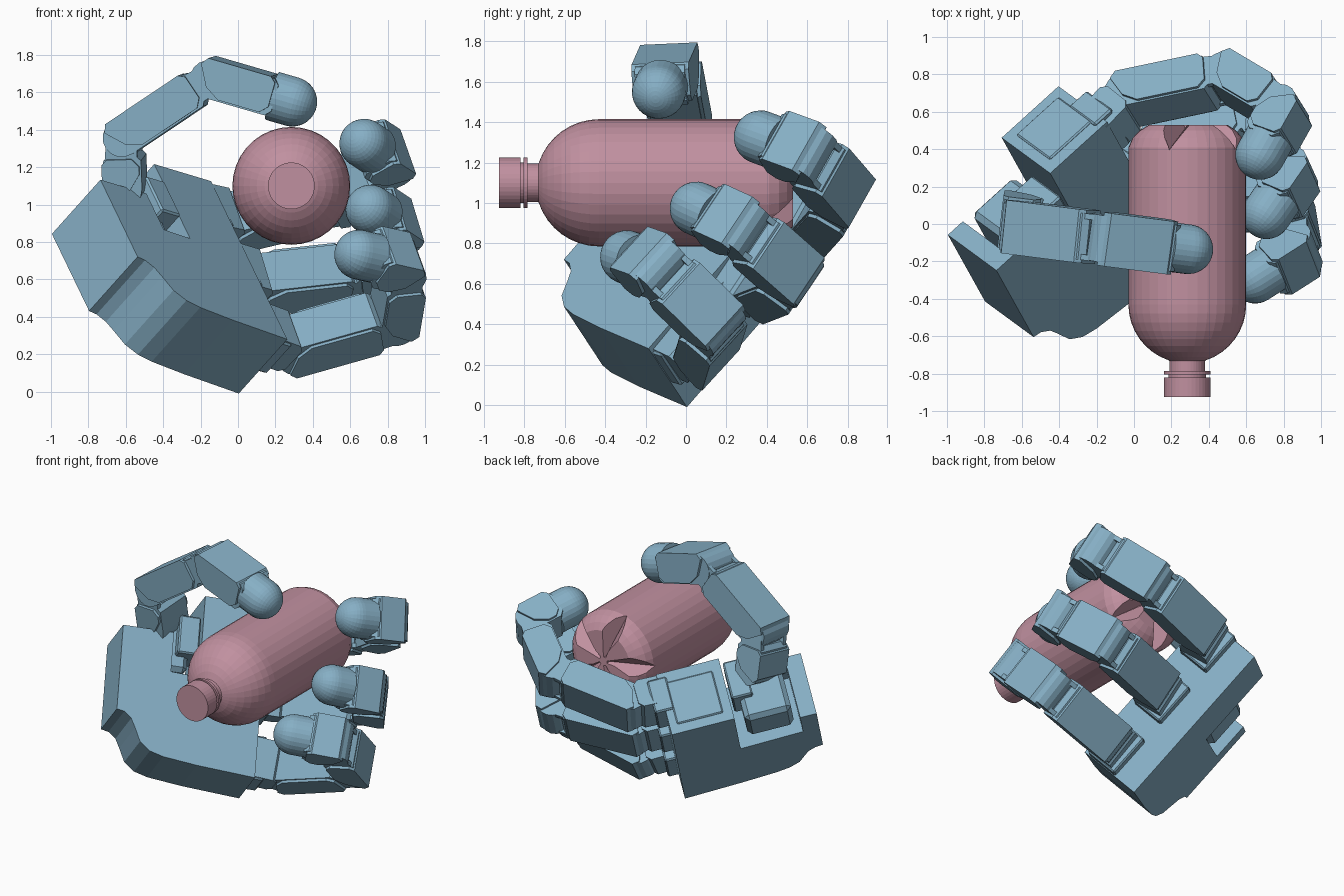
import bpy, bmesh, math
from mathutils import Vector, Matrix

if "Cube" in bpy.data.objects:
    bpy.data.objects.remove(bpy.data.objects["Cube"])

def material(name, col):
    m = bpy.data.materials.new(name)
    m.diffuse_color = (*col, 1)
    m.use_nodes = True
    m.node_tree.nodes["Principled BSDF"].inputs["Base Color"].default_value = m.diffuse_color
    return m

BLUE = material("blue_metal", (0.24, 0.43, 0.56))
PINK = material("pink_plastic", (0.53, 0.28, 0.35))

def finish(bm, name, mat, M):
    bmesh.ops.recalc_face_normals(bm, faces=bm.faces)
    me = bpy.data.meshes.new(name)
    bm.to_mesh(me)
    bm.free()
    me.transform(M)
    me.materials.append(mat)
    ob = bpy.data.objects.new(name, me)
    bpy.context.collection.objects.link(ob)
    return ob

def frame(o, x, y, z):
    M = Matrix((x, y, z)).transposed().to_4x4()
    M.translation = o
    return M

def prism(name, pts, z0, z1, M, bevel=0):
    """Extrude a flat outline along local z."""
    bm = bmesh.new()
    lo = [bm.verts.new((x, y, z0)) for x, y in pts]
    hi = [bm.verts.new((x, y, z1)) for x, y in pts]
    bm.faces.new(lo)
    bm.faces.new(hi)
    n = len(pts)
    for i in range(n):
        bm.faces.new((lo[i], lo[(i+1) % n], hi[(i+1) % n], hi[i]))
    if bevel:
        bmesh.ops.recalc_face_normals(bm, faces=bm.faces)
        bmesh.ops.bevel(bm, geom=bm.edges[:], offset=bevel, segments=1, affect='EDGES')
    return finish(bm, name, BLUE, M)

def box(name, x0, x1, y0, y1, z0, z1, M, bevel=0):
    return prism(name, [(x0, y0), (x1, y0), (x1, y1), (x0, y1)], z0, z1, M, bevel)

def lathe(name, prof, M, mat, n):
    """Revolve (distance, radius) pairs around local x; the ends lie on the axis."""
    bm = bmesh.new()
    rings = []
    for s, r in prof:
        if r < 1e-5:
            rings.append([bm.verts.new((s, 0, 0))] * n)
        else:
            rings.append([bm.verts.new((s, r*math.cos(2*math.pi*i/n), r*math.sin(2*math.pi*i/n)))
                          for i in range(n)])
    for p, q in zip(rings, rings[1:]):
        for i in range(n):
            vs = list(dict.fromkeys((p[i], p[(i+1) % n], q[(i+1) % n], q[i])))
            if len(vs) > 2:
                bm.faces.new(vs)
    return finish(bm, name, mat, M)

def cut(target, cutter):
    mod = target.modifiers.new("cut", 'BOOLEAN')
    mod.operation = 'DIFFERENCE'
    mod.solver = 'EXACT'
    mod.object = cutter
    bpy.context.view_layer.objects.active = target
    bpy.ops.object.modifier_apply(modifier=mod.name)
    bpy.data.objects.remove(cutter)

def arc(cx, cy, r, a0, a1, n):
    return [(cx + r*math.cos(math.radians(a0+(a1-a0)*i/n)),
             cy + r*math.sin(math.radians(a0+(a1-a0)*i/n))) for i in range(n+1)]

# hand axes: A across the knuckles, B along the fingers, W out of the palm
W = Vector((0.60, -0.44, 0.67)).normalized()
A = Vector((0.362, -0.629, -0.69))
A = (A - W*A.dot(W)).normalized()
B = W.cross(A)
HEEL = Vector((-0.995, -0.058, 0.843))
PALM = frame(HEEL, B, A, W)

# palm shell with thumb notch, curved heel and pockets
outline = [(0, 0), (.11, 0), (.11, .26), (.53, .28), (.53, -.28), (.95, -.28), (.95, .91),
           (.56, .885), (.33, .86), (.24, .835), (.17, .78), (.13, .69), (.1, .63), (.05, .59), (0, .58)]
palm = prism("palm", outline, 0, .433, PALM)
cut(palm, box("heel_pocket", -.1, .22, .42, .7, .05, .385, PALM))
cut(palm, box("edge_pocket", .66, .93, .84, 1, .06, .36, PALM))
box("palm_edge_motor", .7, .9, .8, .88, .1, .33, PALM, .01)
box("palm_front_cover", .1, .34, 0, .28, .385, .433, PALM)
box("palm_side_panel", .59, .9, -.29, -.27, .06, .36, PALM, .008)

# thumb motor
box("thumb_motor", .15, .46, -.07, .24, .05, .38, PALM, .03)
box("thumb_motor_bracket", .37, .51, -.12, .14, .2, .46, PALM, .01)

T, HW = .102, .125          # link half thickness and half width

def link(name, o, s, t, L, tip=False):
    """One finger link from joint o along s: body, cover plate, end hub or tip."""
    M = frame(o, s, t, s.cross(t))
    end = L - .08
    body = [(end - .03, -T), (end, -T + .03), (end, T - .03), (end - .03, T)] + arc(0, 0, T, 90, 270, 8)
    prism(name + "_body", body, -HW, HW, M)
    cover = [(-.03, -T - .008), (end - .05, -T - .008), (end - .02, -T + .02), (end - .02, T - .05),
             (end - .06, T - .01), (.08, T - .01), (.0, T - .06), (-.06, -T + .03)]
    prism(name + "_cover", cover, -HW - .018, HW + .018, M)
    if tip:
        r = .133
        prof = [(end - .03, 0), (end - .03, r)] + [
            (L + r*math.sin(k*math.pi/20), r*math.cos(k*math.pi/20)) for k in range(11)]
        lathe(name + "_pad", prof, M, BLUE, 28)
    else:
        prism(name + "_hub", arc(L, 0, T - .012, 0, 345, 23), -HW + .025, HW - .025, M)
        for z in (-HW, HW - .03):        # fork plates around the next joint
            prism(name + "_fork", [(end - .02, -T + .01), (L + .01, -T + .02), (L + .05, -.03),
                                   (L + .05, .04), (L, T - .02), (end - .02, T - .02)],
                  z, z + .03, M)

# three fingers: knuckle offset, spread, twist about the finger, bend of each link
fingers = [("lower_finger", .45, 5, 2, (46, 122, 188)),
           ("middle_finger", 0, 0, 9, (32, 103, 165)),
           ("upper_finger", -.45, -5, 10, (40, 83, 163))]
origin = HEEL + A*.305 + B*.99 + W*.31
for name, off, spread, twist, bends in fingers:
    base = origin + A*off
    q, k = math.radians(spread), math.radians(twist)
    f = B*math.cos(q) + A*math.sin(q)
    side = A*math.cos(q) - B*math.sin(q)
    w = W*math.cos(k) + side*math.sin(k)
    box(name + "_mount", -.1, .03, -.15, .15, -.14, .09, frame(base, B, A, W), .01)
    M = frame(base, f, w, f.cross(w))
    prism(name + "_root", [(-.05, -T), (.1, -T), (.13, -T+.03), (.13, T-.03), (.1, T), (-.05, T)],
          -HW - .01, HW + .01, M)
    prism(name + "_root_hub", arc(.17, 0, T - .012, 0, 345, 23), -HW + .02, HW - .02, M)
    p = base + f*.17
    for i, (L, th) in enumerate(zip((.56, .40, .278), bends)):
        th = math.radians(th)
        s = f*math.cos(th) + w*math.sin(th)
        t = w*math.cos(th) - f*math.sin(th)
        link(f"{name}_link_{i+1}", p, s, t, L, i == 2)
        p = p + s*L

# thumb
joints = [Vector(v) for v in ((-.60, .02, 1.10), (-.61, -.02, 1.36), (-.14, -.08, 1.675), (.29, -.135, 1.55))]
for i, (p, q) in enumerate(zip(joints, joints[1:])):
    s = (q - p).normalized()
    n = Vector((.12, 1, .05))
    n = (n - s*n.dot(s)).normalized()
    link(f"thumb_link_{i+1}", p, s, n.cross(s), (q - p).length, i == 2)

# bottle: dome shoulder, neck, ring and cap
BOTTLE = frame(Vector((.285, 0, 1.10)), Vector((0, 1, 0)), Vector((1, 0, 0)), Vector((0, 0, -1)))
R = .315
prof = [(-.925, 0), (-.925, .125), (-.82, .125), (-.82, .1), (-.805, .1), (-.805, .125), (-.785, .125),
        (-.785, .095), (-.735, .095)]
prof += [(-.43 - R*math.cos(math.radians(d)), R*math.sin(math.radians(d))) for d in range(18, 91, 9)]
prof += [(.41, R), (.46, .295), (.50, .26), (.53, .215), (.53, 0)]
bottle = lathe("bottle", prof, BOTTLE, PINK, 36)

# five wedge grooves in the bottle base
bm = bmesh.new()
for k in range(5):
    R5 = Matrix.Rotation(math.radians(-36 - 72*k), 3, 'Y')
    pts = [(.03, .56, -.015), (.03, .56, .015), (.03, .49, 0),
           (.42, .56, -.16), (.42, .56, .16), (.42, .36, 0)]
    v = [bm.verts.new(R5 @ Vector(p)) for p in pts]
    for idx in ((0, 1, 2), (3, 4, 5), (0, 1, 4, 3), (1, 2, 5, 4), (2, 0, 3, 5)):
        bm.faces.new([v[i] for i in idx])
cut(bottle, finish(bm, "groove_cutter", PINK, Matrix.Translation((.285, 0, 1.10))))
